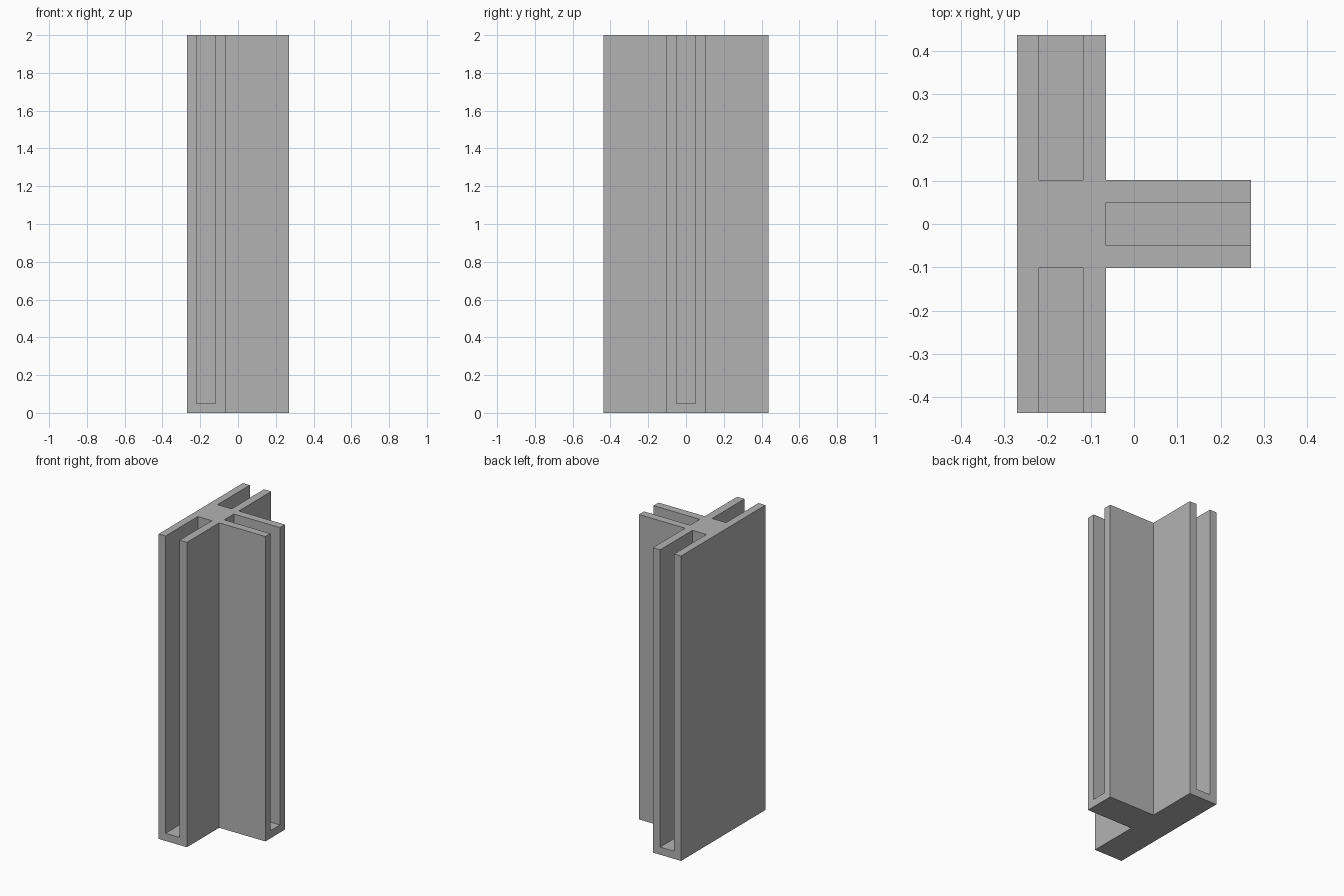
import bpy
import bmesh

default_cube = bpy.data.objects.get("Cube")
if default_cube:
    bpy.data.objects.remove(default_cube, do_unlink=True)

HEIGHT = 2.0
FLOOR = 0.05           # thickness left under each slot
BACK, FRONT = -0.27, 0.27
INNER = -0.065         # where the stem meets the cross bar
HALF_BAR = 0.437
HALF_STEM = 0.102
SLOT_MIN, SLOT_MAX = -0.22, -0.118
HALF_SLOT = 0.05
OVER = 0.1             # how far cutters reach past the open sides

grey = bpy.data.materials.new("plain grey")
grey.use_nodes = True
colour = (0.45, 0.45, 0.45, 1)
grey.diffuse_color = colour
grey.node_tree.nodes["Principled BSDF"].inputs["Base Color"].default_value = colour


def prism(name, outline, bottom, top):
    """Extrude a counter-clockwise outline from bottom to top."""
    bm = bmesh.new()
    face = bm.faces.new([bm.verts.new((x, y, bottom)) for x, y in outline])
    grown = bmesh.ops.extrude_face_region(bm, geom=[face])["geom"]
    verts = [v for v in grown if isinstance(v, bmesh.types.BMVert)]
    bmesh.ops.translate(bm, verts=verts, vec=(0, 0, top - bottom))
    bmesh.ops.recalc_face_normals(bm, faces=bm.faces)
    mesh = bpy.data.meshes.new(name)
    bm.to_mesh(mesh)
    bm.free()
    mesh.materials.append(grey)
    obj = bpy.data.objects.new(name, mesh)
    bpy.context.collection.objects.link(obj)
    return obj


def slot_cutter(name, x0, x1, y0, y1):
    outline = [(x0, y0), (x1, y0), (x1, y1), (x0, y1)]
    return prism(name, outline, FLOOR, HEIGHT + OVER)


# T-shaped post: one half of the outline, mirrored across y
half = [(BACK, -HALF_BAR), (INNER, -HALF_BAR),
        (INNER, -HALF_STEM), (FRONT, -HALF_STEM)]
post = prism("slotted_post", half + [(x, -y) for x, y in reversed(half)], 0, HEIGHT)

# Panel slots, open at the top and at the end of each arm
reach = HALF_BAR + OVER
cutters = [
    slot_cutter("front_slot_cutter", SLOT_MIN, SLOT_MAX, -reach, -HALF_STEM),
    slot_cutter("back_slot_cutter", SLOT_MIN, SLOT_MAX, HALF_STEM, reach),
    slot_cutter("side_slot_cutter", INNER, FRONT + OVER, -HALF_SLOT, HALF_SLOT),
]
for cutter in cutters:
    cutter.hide_render = True
    cut = post.modifiers.new(cutter.name, "BOOLEAN")
    cut.operation = "DIFFERENCE"
    cut.solver = "EXACT"
    cut.object = cutter

# Bake the cuts into the post and drop the cutters
bpy.context.view_layer.update()
depsgraph = bpy.context.evaluated_depsgraph_get()
carved = bpy.data.meshes.new_from_object(post.evaluated_get(depsgraph))
post.modifiers.clear()
post.data = carved
for cutter in cutters:
    bpy.data.objects.remove(cutter, do_unlink=True)
